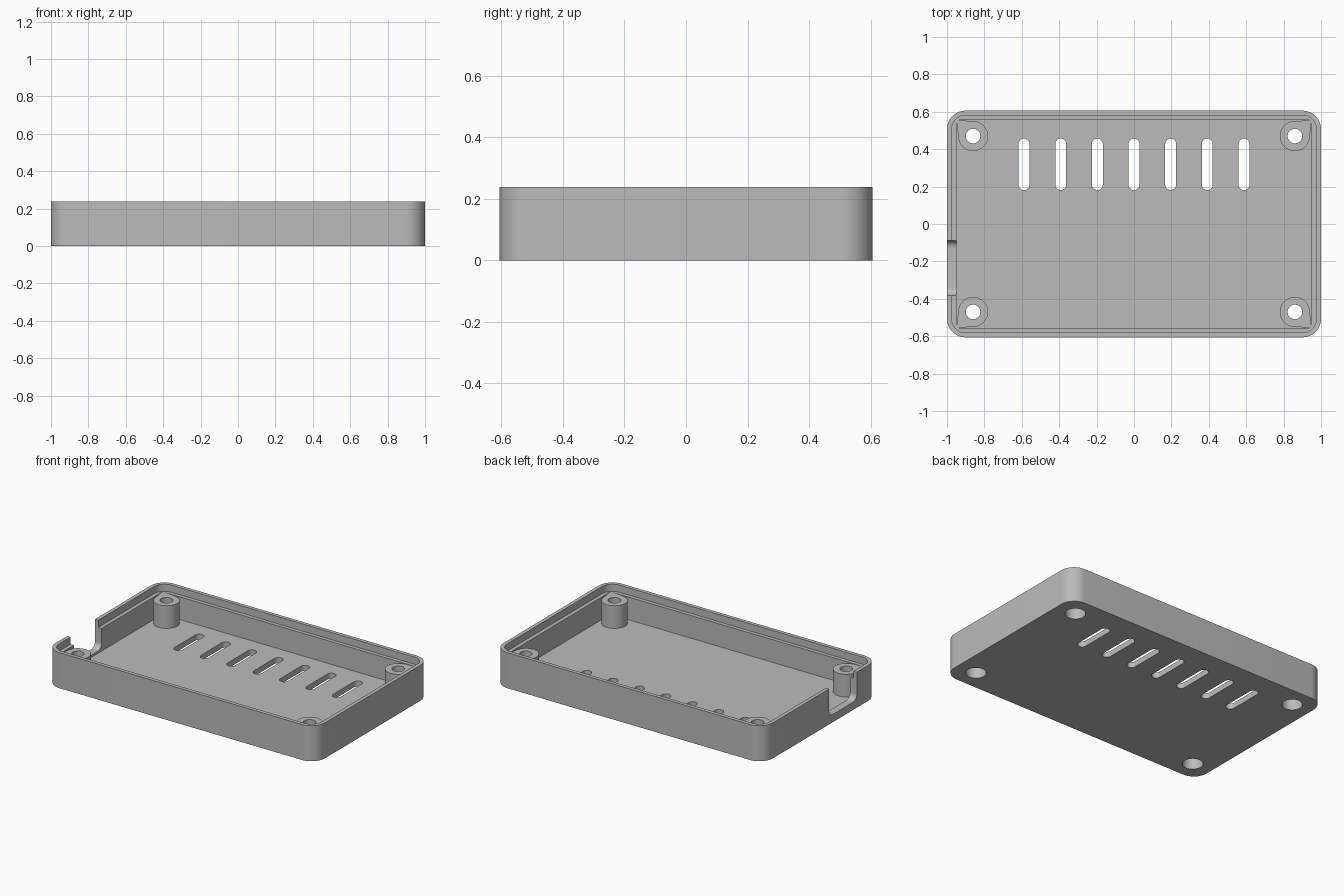
import bpy, bmesh
from math import cos, sin, pi

if "Cube" in bpy.data.objects:
    bpy.data.objects.remove(bpy.data.objects["Cube"])

grey = bpy.data.materials.new("plain_grey")
grey.use_nodes = True
grey.diffuse_color = (0.5, 0.5, 0.5, 1)
grey.node_tree.nodes["Principled BSDF"].inputs["Base Color"].default_value = (0.5, 0.5, 0.5, 1)

HALF_X, HALF_Y, HEIGHT = 1.0, 0.606, 0.238
WALL, LIP = 0.05, 0.025
FLOOR, LEDGE = 0.038, 0.19


def rounded_rect(hx, hy, r, steps=12):
    """Outline of a rectangle with round corners, centred on the origin."""
    if r == 0:
        return [(hx, hy), (-hx, hy), (-hx, -hy), (hx, -hy)]
    points = []
    for q, (sx, sy) in enumerate([(1, 1), (-1, 1), (-1, -1), (1, -1)]):
        for i in range(steps + 1):
            a = (q + i / steps) * pi / 2
            points.append((sx * (hx - r) + r * cos(a), sy * (hy - r) + r * sin(a)))
    return points


def circle(r, steps=40):
    return [(r * cos(2 * pi * i / steps), r * sin(2 * pi * i / steps)) for i in range(steps)]


def prism(name, outline, low, high, at=(0, 0), along_x=False):
    """Extrude an outline along z, or along x with the outline in y and z."""
    bm = bmesh.new()
    def place(u, v, w):
        return (w, u + at[0], v + at[1]) if along_x else (u + at[0], v + at[1], w)
    rings = [[bm.verts.new(place(u, v, w)) for u, v in outline] for w in (low, high)]
    bm.faces.new(rings[0])
    bm.faces.new(rings[1])
    n = len(outline)
    for i in range(n):
        j = (i + 1) % n
        bm.faces.new((rings[0][i], rings[0][j], rings[1][j], rings[1][i]))
    bmesh.ops.recalc_face_normals(bm, faces=bm.faces)
    mesh = bpy.data.meshes.new(name)
    bm.to_mesh(mesh)
    bm.free()
    mesh.materials.append(grey)
    obj = bpy.data.objects.new(name, mesh)
    bpy.context.collection.objects.link(obj)
    return obj


def combine(target, tool, operation="DIFFERENCE"):
    mod = target.modifiers.new(tool.name, "BOOLEAN")
    mod.operation, mod.solver, mod.object = operation, "EXACT", tool
    tool.hide_render = True
    bpy.context.view_layer.objects.active = target
    bpy.ops.object.modifier_apply(modifier=mod.name)
    bpy.data.objects.remove(tool)


# Outer shell, square-cornered cavity and rounded recess that leaves the ledge
tray = prism("tray", rounded_rect(HALF_X, HALF_Y, 0.1), 0, HEIGHT)
combine(tray, prism("cavity", rounded_rect(HALF_X - WALL, HALF_Y - WALL, 0), FLOOR, 0.4))
combine(tray, prism("lip_recess", rounded_rect(HALF_X - LIP, HALF_Y - LIP, 0.075), LEDGE, 0.4))

# Screw posts, each drawn out to a point in its corner
for sx in (-1, 1):
    for sy in (-1, 1):
        px, py = 0.86 * sx, 0.47 * sy
        tip = (sx * 0.0895, sy * 0.0855)
        post = [p for p in circle(0.08) if p[0] * tip[0] + p[1] * tip[1] < 0.08 ** 2]
        # Start the outline just after the gap so the tip closes it
        gap = next(i for i in range(len(post))
                   if (post[i][0] - post[i - 1][0]) ** 2 + (post[i][1] - post[i - 1][1]) ** 2 > 0.001)
        outline = post[gap:] + post[:gap] + [tip]
        combine(tray, prism("post", outline, FLOOR / 2, LEDGE, (px, py)), "UNION")
        combine(tray, prism("screw_hole", circle(0.039), -0.1, 0.4, (px, py)))
        combine(tray, prism("screw_head_bore", circle(0.063), -0.1, 0.09, (px, py)))

# Row of vent slots
for i in range(-3, 4):
    combine(tray, prism("vent_slot", rounded_rect(0.029, 0.138, 0.0289), -0.1, 0.1, (i * 0.196, 0.319)))

# Connector opening in the right wall, open at the top with round lower corners
combine(tray, prism("port_opening", rounded_rect(0.147, 0.2, 0.04), -1.1, -0.92, (-0.235, 0.252), along_x=True))

# Smooth round corners, sharp edges
bpy.ops.object.select_all(action="DESELECT")
tray.select_set(True)
bpy.context.view_layer.objects.active = tray
bpy.ops.object.shade_smooth_by_angle(angle=pi / 6)
